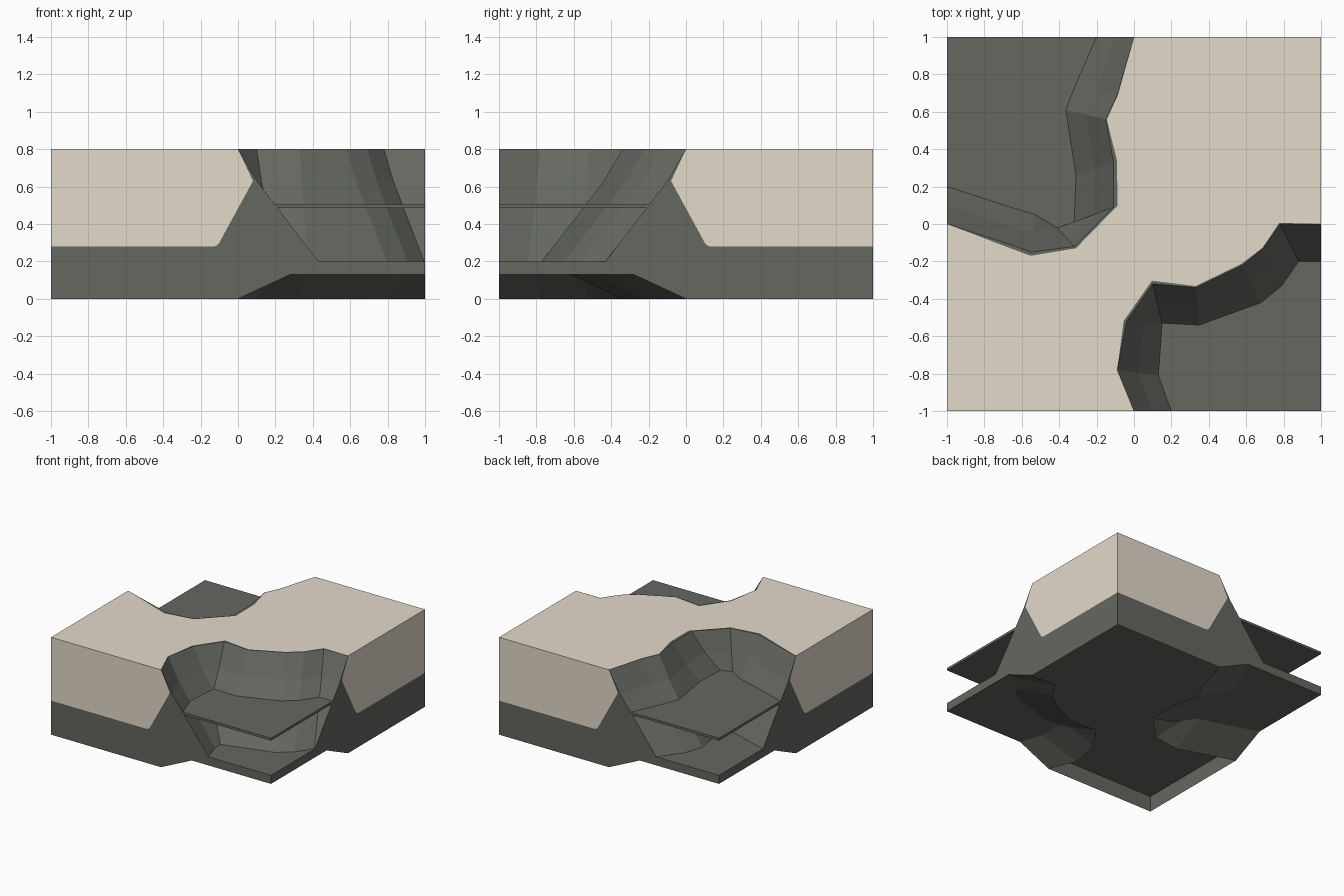
import bpy, bmesh
from mathutils import Vector

if "Cube" in bpy.data.objects:
    bpy.data.objects.remove(bpy.data.objects["Cube"])


def material(name, rgb):
    m = bpy.data.materials.new(name)
    m.diffuse_color = (*rgb, 1)
    m.use_nodes = True
    m.node_tree.nodes["Principled BSDF"].inputs["Base Color"].default_value = m.diffuse_color
    return m


SAND, ROCK = 0, 1
mats = [material("pale_sand", (0.78, 0.695, 0.60)),
        material("dark_rock", (0.130, 0.135, 0.117))]

# Each cliff line: top x, top y, step outwards x, y, width of rock rim on top
FRONT_RIGHT = [(0, -1, .2, 0, 0), (-.09, -.78, .22, -.03, 0),
               (-.04, -.52, .19, -.02, .08), (.10, -.32, .05, -.21, .08),
               (.33, -.34, .02, -.20, .04), (.58, -.22, .10, -.20, .04),
               (.69, -.13, .10, -.20, .02), (.78, 0, .10, -.20, .03),
               (1, 0, 0, -.2, 0)]
BACK_LEFT = [(0, 1, -.2, 0, 0), (-.09, .69, -.22, .06, .02),
             (-.15, .56, -.215, .05, .02), (-.11, .33, -.20, -.07, .1),
             (-.11, .09, -.21, -.08, .1), (-.32, -.12, -.09, .10, .1),
             (-.55, -.15, .02, .20, .1), (-.66, -.11, 0, .20, .1),
             (-1, 0, 0, .2, 0)]
# Cliff section: step multiple and height, above and below the floor
CLIFF = [(0, .8), (.5, .63), (1, .5), (2.15, .2)]
UNDERSIDE = [(0, 0), (1.4, .13)]
UP, DOWN = Vector((0, 0, 1)), Vector((0, 0, -1))


def ring(line, t, z):
    return [(x + dx * t, y + dy * t, z) for x, y, dx, dy, _ in line]


def rim(line):
    return [(x - dx * r, y - dy * r, .8) for x, y, dx, dy, r in line]


def add_face(bm, pts, mat, out):
    """Add a face turned towards the given direction."""
    clean = []
    for p in pts:
        p = Vector(p)
        if not clean or (p - clean[-1]).length > 1e-5:
            clean.append(p)
    if (clean[0] - clean[-1]).length < 1e-5:
        clean.pop()
    if len(clean) < 3:
        return
    f = bm.faces.new([bm.verts.new(p) for p in clean])
    f.material_index = mat
    f.normal_update()
    if f.normal.dot(out) < 0:
        f.normal_flip()


def add_strip(bm, a, b, out):
    for i in range(len(a) - 1):
        add_face(bm, [a[i], a[i + 1], b[i + 1], b[i]], ROCK, out)


def finish(bm, name):
    bmesh.ops.remove_doubles(bm, verts=bm.verts, dist=1e-4)
    mesh = bpy.data.meshes.new(name)
    bm.to_mesh(mesh)
    bm.free()
    for m in mats:
        mesh.materials.append(m)
    obj = bpy.data.objects.new(name, mesh)
    bpy.context.collection.objects.link(obj)


# Terrain block
bm = bmesh.new()
# sandy plateau
add_face(bm, [(-1, -1, .8)] + rim(FRONT_RIGHT) + [(1, 1, .8)] + rim(BACK_LEFT), SAND, UP)
# raised bottom, leaving an open skirt below it
add_face(bm, [(-1, -1, .13), (1, -1, .13), (1, 1, .13), (-1, 1, .13)], ROCK, DOWN)
for line, corner in ((FRONT_RIGHT, (1, -1)), (BACK_LEFT, (-1, 1))):
    # rock rim, cliff and sloped underside
    add_strip(bm, rim(line), ring(line, 0, .8), UP)
    for section, out in ((CLIFF, UP), (UNDERSIDE, DOWN)):
        for (t0, z0), (t1, z1) in zip(section, section[1:]):
            add_strip(bm, ring(line, t0, z0), ring(line, t1, z1), out)
    # low floor running in under the cliff
    add_face(bm, ring(line, 1, .2) + [(*corner, .2)], ROCK, UP)

# Cut side walls, with a sand layer above rock
layer = [(0, .8), (.08, .63), (-.1, .3), (-.115, .285), (-.13, .28), (-1, .28)]
sand_wall = [(-1, .8)] + layer
rock_wall = layer[::-1] + [(.1, .63), (.2, .5), (.43, .2), (1, .2),
                           (1, .13), (.28, .13), (0, 0), (-1, 0)]
walls = [(lambda u, z: (u, -1, z), (0, -1, 0)),
         (lambda u, z: (-1, u, z), (-1, 0, 0)),
         (lambda u, z: (1, -u, z), (1, 0, 0)),
         (lambda u, z: (-u, 1, z), (0, 1, 0))]
for place, out in walls:
    for pts, mat in ((sand_wall, SAND), (rock_wall, ROCK)):
        add_face(bm, [place(u, z) for u, z in pts], mat, Vector(out))
finish(bm, "terrain_block")

# Thin level plates spanning the two low corners
for name, line, corner in (("front_plate", FRONT_RIGHT, (1, -1)),
                           ("back_plate", BACK_LEFT, (-1, 1))):
    bm = bmesh.new()
    low = ring(line, 1, .485) + [(*corner, .485)]
    high = [(x, y, .505) for x, y, _ in low]
    add_face(bm, low, ROCK, DOWN)
    add_face(bm, high, ROCK, UP)
    n = len(low)
    for i in range(n):
        j = (i + 1) % n
        add_face(bm, [low[i], low[j], high[j], high[i]], ROCK, UP)
    bmesh.ops.remove_doubles(bm, verts=bm.verts, dist=1e-4)
    bmesh.ops.recalc_face_normals(bm, faces=bm.faces)
    finish(bm, name)
